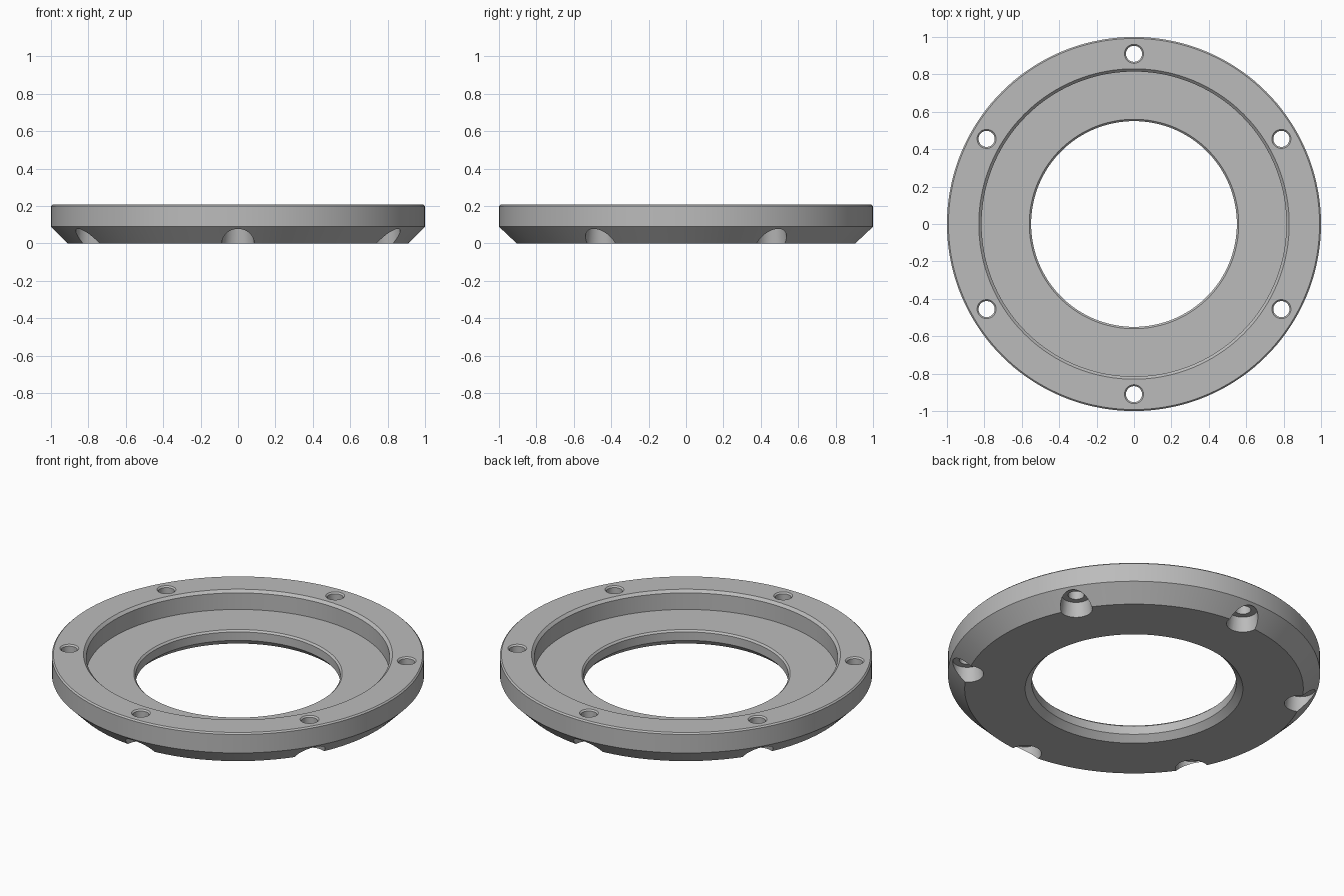
import bpy
import bmesh
from math import cos, sin, pi, tau
from mathutils import Vector, Matrix

cube = bpy.data.objects.get("Cube")
if cube:
    bpy.data.objects.remove(cube, do_unlink=True)

# Single plain metal colour
grey = bpy.data.materials.new("satin_grey")
grey.use_nodes = True
colour = (0.5, 0.5, 0.5, 1)
grey.diffuse_color = colour
grey.node_tree.nodes["Principled BSDF"].inputs["Base Color"].default_value = colour

HEIGHT = 0.208
BOLT_CIRCLE = 0.91


def lathe(bm, profile, steps, centre=(0, 0), closed=True):
    """Revolve an (r, z) profile round a vertical axis."""
    verts = [bm.verts.new((r, 0, z)) for r, z in profile]
    edges = [bm.edges.new(pair) for pair in zip(verts, verts[1:])]
    if closed:
        edges.append(bm.edges.new((verts[-1], verts[0])))
    bmesh.ops.spin(bm, geom=verts + edges, axis=(0, 0, 1), cent=(0, 0, 0),
                   angle=tau, steps=steps, use_merge=True)
    bmesh.ops.remove_doubles(bm, verts=bm.verts, dist=0.0001)
    bmesh.ops.recalc_face_normals(bm, faces=bm.faces)
    bmesh.ops.translate(bm, verts=bm.verts, vec=(*centre, 0))


def to_object(bm, name):
    mesh = bpy.data.meshes.new(name)
    bm.to_mesh(mesh)
    bm.free()
    obj = bpy.data.objects.new(name, mesh)
    bpy.context.collection.objects.link(obj)
    mesh.materials.append(grey)
    return obj


# Flange ring: chamfered rim, stepped recess and central bore
ring_profile = [
    (0.585, 0), (0.91, 0), (1, 0.09), (1, HEIGHT - 0.008), (0.992, HEIGHT),
    (0.83, HEIGHT), (0.815, HEIGHT - 0.015), (0.815, 0.095),
    (0.56, 0.095), (0.55, 0.085), (0.55, 0.035),
]
bm = bmesh.new()
lathe(bm, ring_profile, 144)
ring = to_object(bm, "flange_ring")

# Bolt hole cutters: tapered pocket below, through hole, chamfered mouth
hole_profile = [
    (0, -0.02), (0.09, -0.02), (0.077, 0.086), (0.043, 0.086),
    (0.043, HEIGHT - 0.008), (0.061, HEIGHT + 0.01), (0, HEIGHT + 0.01),
]
for i in range(6):
    angle = pi / 2 + i * tau / 6
    bm = bmesh.new()
    lathe(bm, hole_profile, 40,
          (BOLT_CIRCLE * cos(angle), BOLT_CIRCLE * sin(angle)), closed=False)
    cutter = to_object(bm, "bolt_hole_cutter")
    cutter.hide_render = True
    bpy.context.view_layer.objects.active = ring
    cut = ring.modifiers.new("bolt_hole", "BOOLEAN")
    cut.operation = "DIFFERENCE"
    cut.solver = "EXACT"
    cut.object = cutter
    bpy.ops.object.modifier_apply(modifier=cut.name)
    bpy.data.objects.remove(cutter, do_unlink=True)

# Smooth round walls, crisp chamfers
bpy.ops.object.select_all(action="DESELECT")
ring.select_set(True)
bpy.context.view_layer.objects.active = ring
bpy.ops.object.shade_smooth_by_angle(angle=pi / 7)
